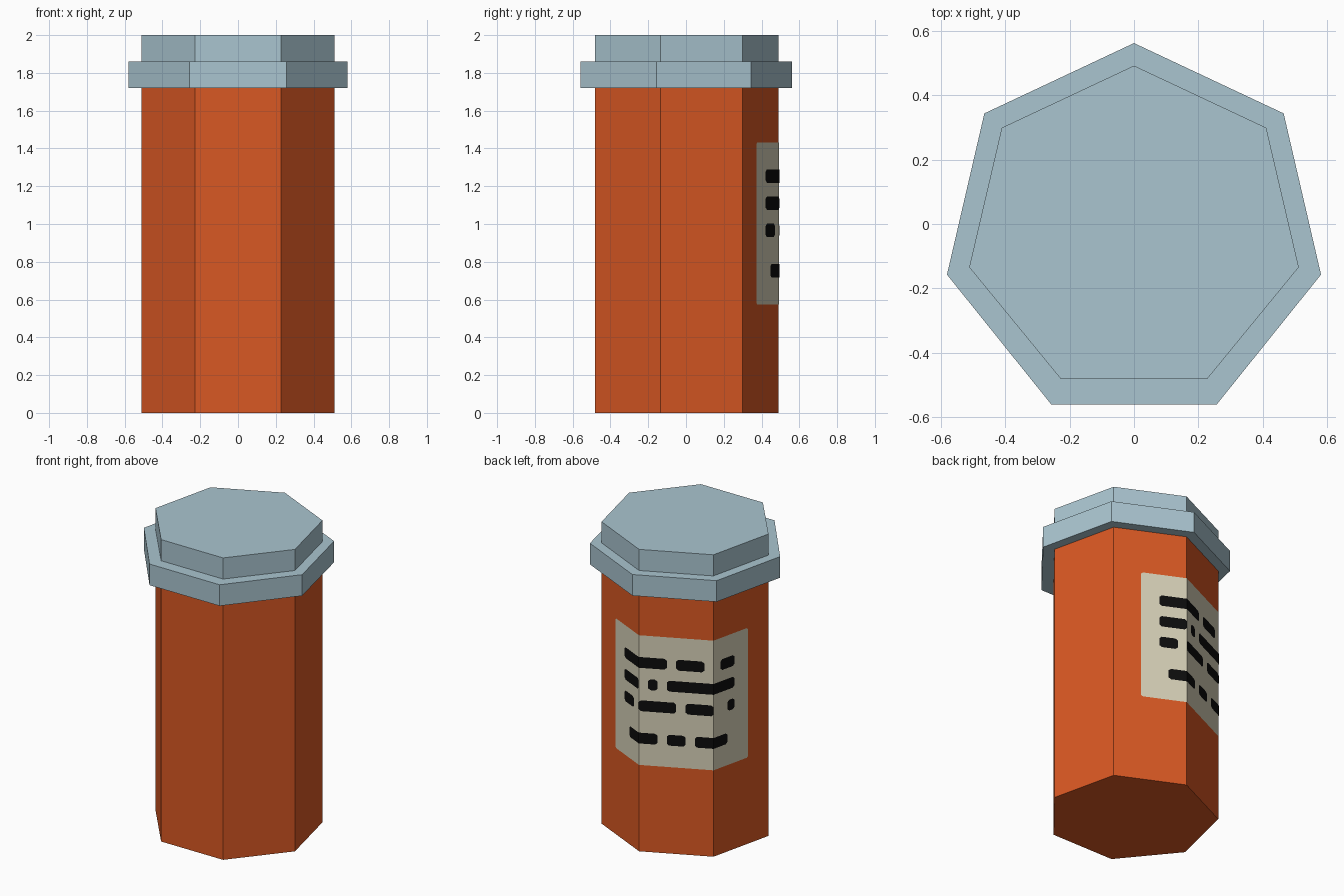
import bpy, math

if "Cube" in bpy.data.objects:
    bpy.data.objects.remove(bpy.data.objects["Cube"])


def material(name, srgb):
    m = bpy.data.materials.new(name)
    lin = [((c / 255 + 0.055) / 1.055) ** 2.4 if c > 10 else c / 255 / 12.92 for c in srgb]
    m.diffuse_color = (*lin, 1)
    m.use_nodes = True
    m.node_tree.nodes["Principled BSDF"].inputs["Base Color"].default_value = m.diffuse_color
    return m


ORANGE = material("orange_plastic", (217, 88, 35))
BLUE = material("pale_blue_plastic", (170, 197, 208))
CREAM = material("cream_paper", (214, 208, 183))
BLACK = material("black_ink", (12, 12, 12))


def add(name, verts, faces, mat):
    me = bpy.data.meshes.new(name)
    me.from_pydata(verts, [], faces)
    me.materials.append(mat)
    ob = bpy.data.objects.new(name, me)
    bpy.context.collection.objects.link(ob)
    return ob


def heptagon(half):
    # first point at the back, then counter-clockwise, mirrored in x
    return [half[0]] + [(-x, y) for x, y in half[1:]] + half[:0:-1]


BODY = heptagon([(0, 0.491), (0.41, 0.2985), (0.511, -0.134), (0.227, -0.4805)])
RIM = heptagon([(0, 0.561), (0.464, 0.343), (0.58, -0.157), (0.257, -0.559)])


def loft(name, loops, mat, bottom=False, top=False):
    verts = [(x, y, z) for poly, z in loops for x, y in poly]
    faces = []
    for k in range(len(loops) - 1):
        for i in range(7):
            a, b = k * 7 + i, k * 7 + (i + 1) % 7
            faces.append((a, b, b + 7, a + 7))
    if bottom:
        faces.append(tuple(reversed(range(7))))
    if top:
        faces.append(tuple(range(len(verts) - 7, len(verts))))
    return add(name, verts, faces, mat)


# bottle and cap
loft("bottle_body", [(BODY, 0), (BODY, 1.72)], ORANGE, bottom=True)
loft("bottle_cap", [(BODY, 1.72), (RIM, 1.72), (RIM, 1.86), (BODY, 1.86), (BODY, 2.0)],
     BLUE, top=True)

# label: u counts 16 steps per side around the body, v counts steps down from the label top
STEP, TOP = 0.02386, 1.432


def wrap(u, v, scale):
    i = math.floor(u / 16)
    f = u / 16 - i
    (ax, ay), (bx, by) = BODY[i % 7], BODY[(i + 1) % 7]
    return ((ax + (bx - ax) * f) * scale, (ay + (by - ay) * f) * scale, TOP - v * STEP)


def patches(name, rects, mat, scale, cut):
    verts, faces = [], []
    for u0, u1, v0, v1 in rects:
        us = sorted({u0, u0 + cut, u1 - cut, u1} | {c for c in (0, 16) if u0 < c < u1})
        base = len(verts)
        for u in us:
            d = cut if u in (u0, u1) else 0  # clipped corners
            verts += [wrap(u, v1 - d, scale), wrap(u, v0 + d, scale)]
        for k in range(len(us) - 1):
            a = base + 2 * k
            faces.append((a, a + 2, a + 3, a + 1))
    return add(name, verts, faces, mat)


patches("label", [(-10, 26, 0, 36)], CREAM, 1.004, 0.4)

# plain dashes standing in for printed lines
rows = {6: [(-6, 6), (8, 14), (18, 22)],
        12: [(-6, 0), (2, 4), (6, 22)],
        18: [(-6, -2), (0, 8), (10, 16), (20, 22)],
        27: [(-4, 4), (6, 10), (12, 20)]}
patches("label_dashes", [(a, b, v, v + 3) for v, spans in rows.items() for a, b in spans],
        BLACK, 1.008, 0.5)
